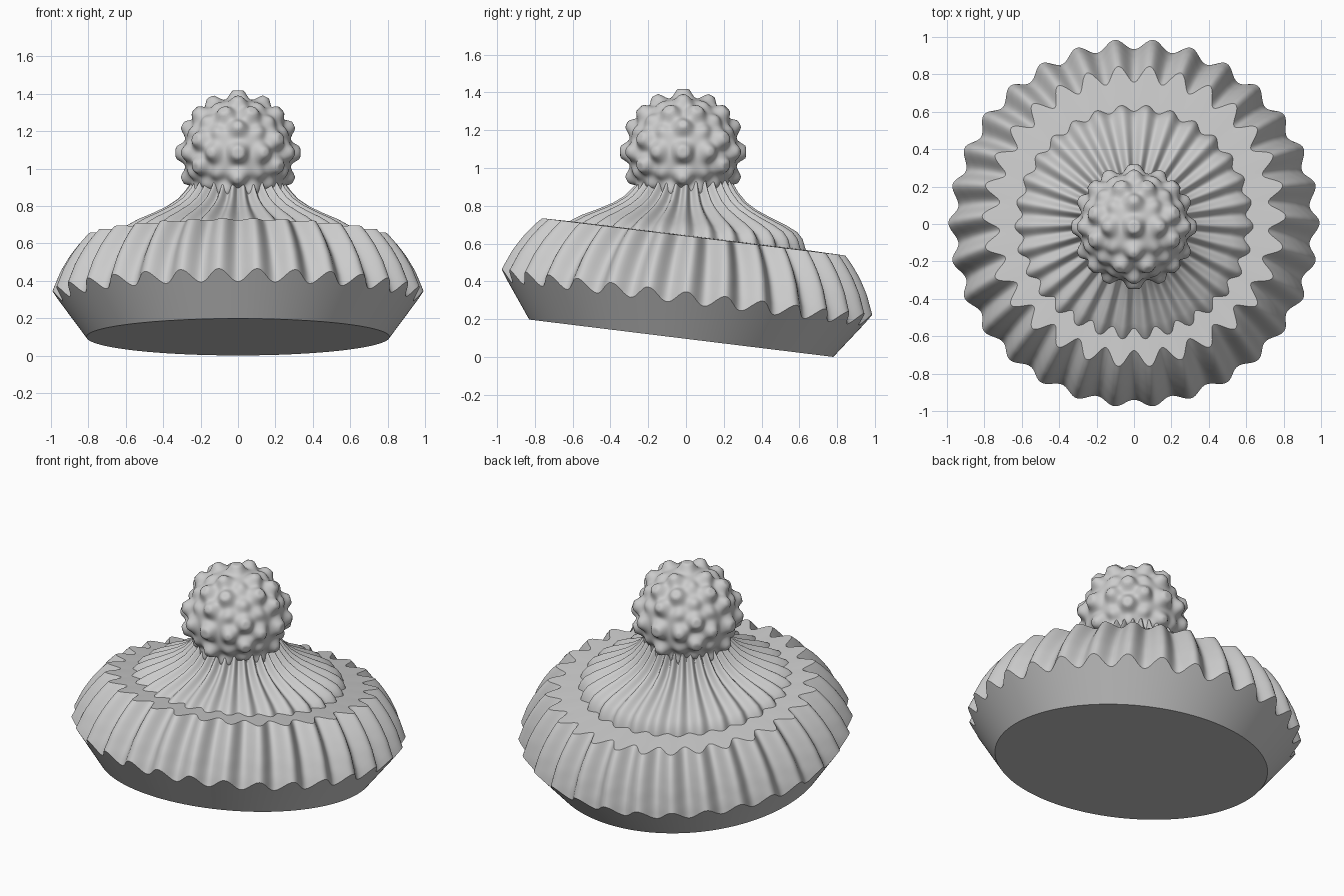
import bpy, bmesh, math
from mathutils import Matrix, Vector

cube = bpy.data.objects.get("Cube")
if cube:
    bpy.data.objects.remove(cube)

RIBS = 30
COLS = RIBS * 16

grey = bpy.data.materials.new("plain grey")
grey.use_nodes = True
tone = (0.6, 0.6, 0.6, 1)
grey.diffuse_color = tone
grey.node_tree.nodes["Principled BSDF"].inputs["Base Color"].default_value = tone


def finish(name, bm, matrix, angle):
    bmesh.ops.recalc_face_normals(bm, faces=bm.faces)
    mesh = bpy.data.meshes.new(name)
    bm.to_mesh(mesh)
    bm.free()
    obj = bpy.data.objects.new(name, mesh)
    bpy.context.collection.objects.link(obj)
    obj.matrix_world = matrix
    mesh.materials.append(grey)
    bpy.ops.object.select_all(action="DESELECT")
    obj.select_set(True)
    bpy.context.view_layer.objects.active = obj
    bpy.ops.object.shade_smooth_by_angle(angle=math.radians(angle))


def revolve(column):
    """Skin the (radius, height) columns given for every angle, closing both ends."""
    bm = bmesh.new()
    grid = []
    for i in range(COLS):
        a = 2 * math.pi * i / COLS
        grid.append([bm.verts.new((r * math.cos(a), r * math.sin(a), z)) for r, z in column(a)])
    for i in range(COLS):
        p, q = grid[i], grid[(i + 1) % COLS]
        for j in range(len(p) - 1):
            bm.faces.new((p[j], q[j], q[j + 1], p[j + 1]))
    bm.faces.new([c[0] for c in reversed(grid)])
    bm.faces.new([c[-1] for c in grid])
    return bm


def sample(profile, t):
    """Linear lookup of a value along sorted (position, value) points."""
    for (a, u), (b, v) in zip(profile, profile[1:]):
        if t <= b:
            return u + (v - u) * (t - a) / (b - a)
    return profile[-1][1]


# Ribbed band: fluted wall cut by a plain cone below and a flat cap above
CAP = 0.54
WALL = [(0, 1.05), (0.245, 0.993), (0.35, 0.95), (0.43, 0.903), (0.5, 0.85), (CAP, 0.812)]


def wall_radius(s, a):
    depth = 0.025 + 0.02 * s / CAP
    return sample(WALL, s) - depth + depth * math.cos(RIBS * a)


def band_column(a):
    low, high = 0.0, CAP
    for _ in range(25):
        mid = (low + high) / 2
        if 0.81 + 0.735 * mid < wall_radius(mid, a):
            low = mid
        else:
            high = mid
    pts = [(0.81, 0), (0.81 + 0.735 * low / 2, low / 2)]
    for k in range(13):
        s = low + (CAP - low) * k / 12
        pts.append((wall_radius(s, a), s))
    return pts + [(0.68, CAP + 0.002), (0.5, CAP + 0.005)]


tilt = Matrix.Translation((0, -0.025, 0.1)) @ Matrix.Rotation(math.radians(-7), 4, "X")
finish("ribbed_band", revolve(band_column), tilt, 35)

# Flared crown, fluted in step with the band
CROWN = [(0.2, 0.97), (0.235, 0.92), (0.265, 0.875), (0.31, 0.825), (0.37, 0.785), (0.45, 0.747),
         (0.53, 0.713), (0.59, 0.68), (0.62, 0.645), (0.64, 0.59), (0.645, 0.5)]


def crown_column(a):
    wave = math.cos(RIBS * a)
    return [(r + 0.013 * wave, z - 0.7 + 0.012 * wave) for r, z in reversed(CROWN)]


lean = Matrix.Translation((0, -0.01, 0.7)) @ Matrix.Rotation(math.radians(-3), 4, "X")
finish("flared_crown", revolve(crown_column), lean, 50)

# Bobbly ball on top
bm = bmesh.new()
bmesh.ops.create_icosphere(bm, subdivisions=6, radius=1)
for v in bm.verts:
    d = v.co.normalized()
    p = d * 0.31 * 42
    bump = math.cos(p.x) * math.cos(p.y) + math.cos(p.y) * math.cos(p.z) + math.cos(p.z) * math.cos(p.x)
    v.co = d * (0.308 + 0.016 * max(-1, min(1.6, bump)))
finish("bobble", bm, Matrix.Translation((0, -0.015, 1.085)), 60)
